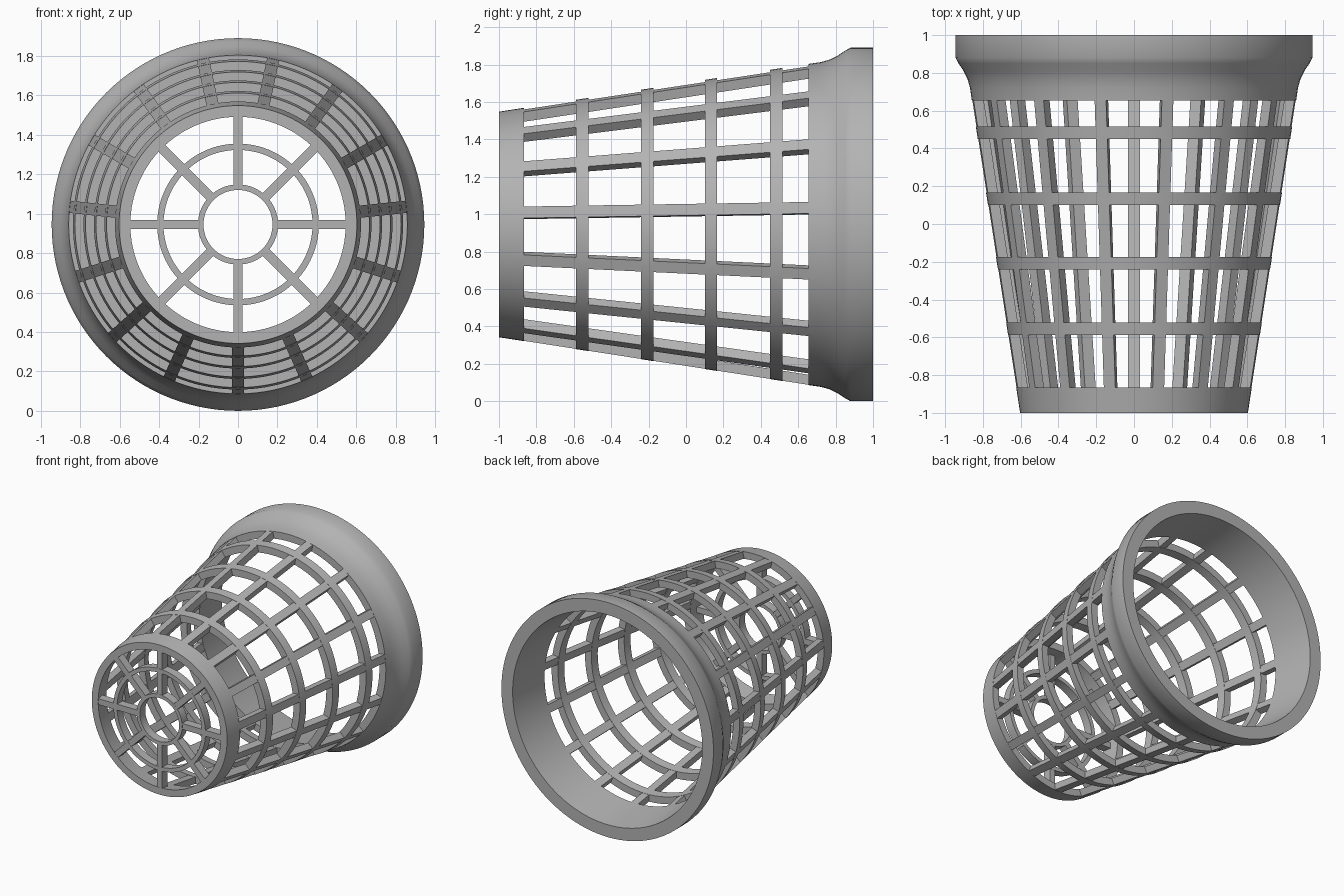
import bpy, bmesh, math
from mathutils import Matrix, Vector

cube = bpy.data.objects.get("Cube")
if cube:
    bpy.data.objects.remove(cube, do_unlink=True)

CENTRE = Vector((0, 0, 0.945))   # basket axis runs along y at this height
SEGMENTS = 120
WALL = 0.057
FLOOR_BACK = -0.93

plastic = bpy.data.materials.new("grey_plastic")
plastic.use_nodes = True
GREY = (0.45, 0.45, 0.45, 1)
plastic.diffuse_color = GREY
plastic.node_tree.nodes["Principled BSDF"].inputs["Base Color"].default_value = GREY


def outer(y):
    """Outer radius of the tapered wall."""
    return 0.603 + 0.1545 * (y + 1)


def finish(name, bm):
    bmesh.ops.recalc_face_normals(bm, faces=bm.faces)
    mesh = bpy.data.meshes.new(name)
    bm.to_mesh(mesh)
    bm.free()
    mesh.materials.append(plastic)
    obj = bpy.data.objects.new(name, mesh)
    obj.location = CENTRE
    bpy.context.collection.objects.link(obj)
    bpy.ops.object.select_all(action='DESELECT')
    obj.select_set(True)
    bpy.context.view_layer.objects.active = obj
    bpy.ops.object.shade_smooth_by_angle(angle=math.radians(30))


def lathe(name, profile):
    """Revolve a closed (y, radius) profile about the y axis."""
    bm = bmesh.new()
    loops = []
    for i in range(SEGMENTS):
        a = math.tau * i / SEGMENTS
        loops.append([bm.verts.new((r * math.sin(a), y, r * math.cos(a)))
                      for y, r in profile])
    n = len(profile)
    for i in range(SEGMENTS):
        p, q = loops[i], loops[(i + 1) % SEGMENTS]
        for j in range(n):
            k = (j + 1) % n
            bm.faces.new((p[j], p[k], q[k], q[j]))
    finish(name, bm)


def band(name, y0, y1):
    lathe(name, [(y0, outer(y0)), (y1, outer(y1)),
                 (y1, outer(y1) - WALL), (y0, outer(y0) - WALL)])


def radial_bars(name, profile, width, count, start):
    """Extrude a (y, radius) quad to a given width and repeat it about the axis."""
    bm = bmesh.new()
    for i in range(count):
        turn = Matrix.Rotation(start + math.tau * i / count, 3, 'Y')
        left, right = [[bm.verts.new(turn @ Vector((x, y, r))) for y, r in profile]
                       for x in (-width / 2, width / 2)]
        bm.faces.new(left)
        bm.faces.new(right[::-1])
        for j in range(4):
            k = (j + 1) % 4
            bm.faces.new((left[j], right[j], right[k], left[k]))
    finish(name, bm)


# Side wall: base band, hoops and lengthwise ribs
band("base_band", -1, -0.865)
for number, y in enumerate((-0.555, -0.208, 0.134, 0.482), 1):
    band(f"hoop_{number}", y - 0.033, y + 0.033)

y0, y1, recess = -0.88, 0.67, 0.0015
radial_bars("side_ribs",
            [(y0, outer(y0) - recess), (y1, outer(y1) - recess),
             (y1, outer(y1) - WALL + recess), (y0, outer(y0) - WALL + recess)],
            0.062, 15, math.radians(12))

# Flared collar with a straight lip
lathe("flared_rim", [(0.655, outer(0.655)), (0.72, 0.868), (0.77, 0.882),
                     (0.81, 0.902), (0.85, 0.929), (0.88, 0.945),
                     (1, 0.945), (1, 0.845), (0.655, outer(0.655) - WALL)])

# Floor grille: two rings joined by eight spokes
for name, inside, outside in (("floor_hub_ring", 0.175, 0.203),
                              ("floor_middle_ring", 0.378, 0.41)):
    lathe(name, [(-1, inside), (-1, outside),
                 (FLOOR_BACK, outside), (FLOOR_BACK, inside)])
radial_bars("floor_spokes",
            [(-0.999, 0.19), (-0.999, 0.565),
             (FLOOR_BACK - 0.001, 0.565), (FLOOR_BACK - 0.001, 0.19)],
            0.048, 8, 0)
